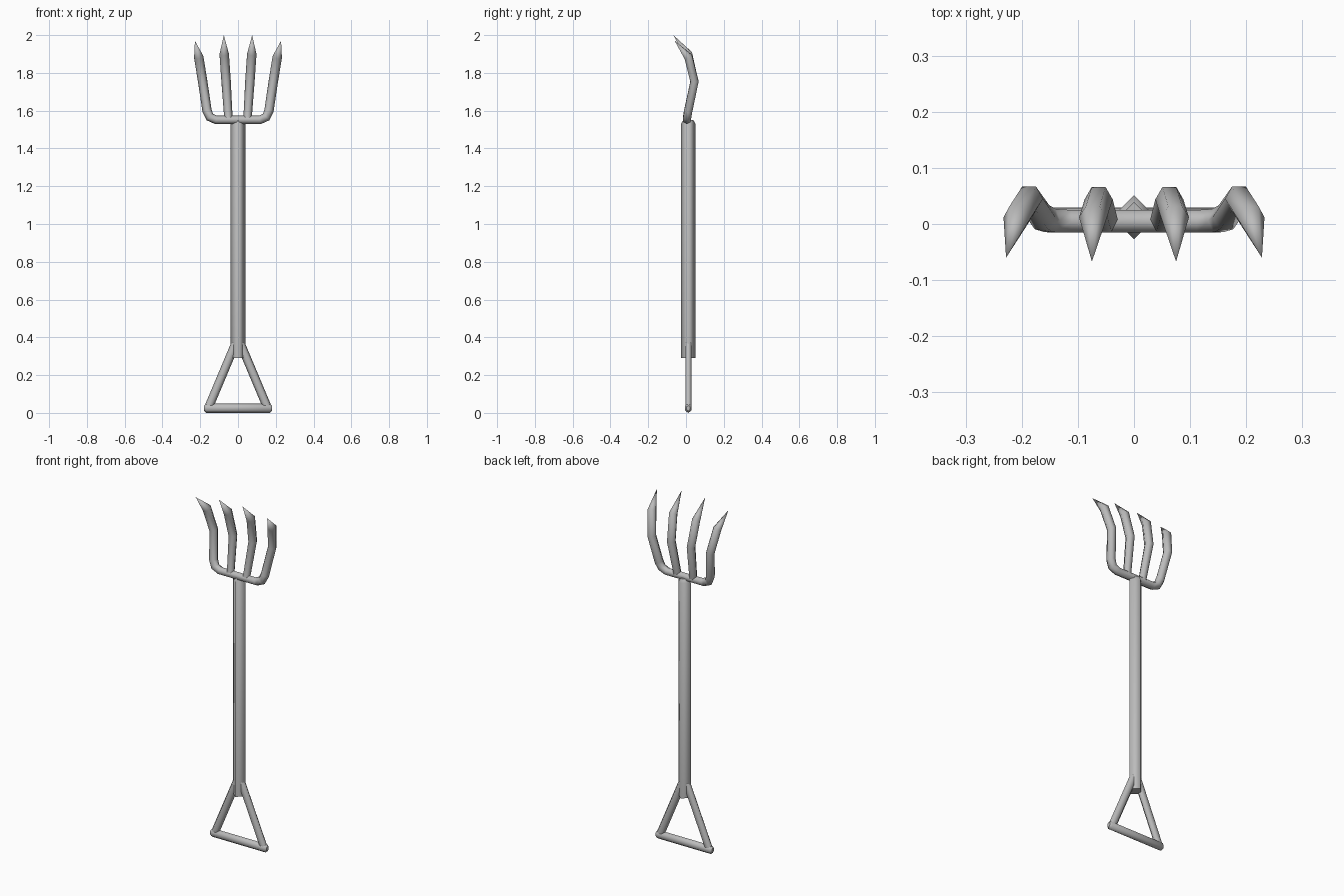
import bpy, bmesh, math
from mathutils import Vector

default = bpy.data.objects.get("Cube")
if default:
    bpy.data.objects.remove(default, do_unlink=True)

# One grey metal for the whole tool
metal = bpy.data.materials.new("grey_metal")
metal.use_nodes = True
GREY = (0.5, 0.5, 0.5, 1)
metal.diffuse_color = GREY
metal.node_tree.nodes["Principled BSDF"].inputs["Base Color"].default_value = GREY


def tube(name, path, radii, sides=6, depth=1.0):
    """Sweep a regular section along a path; depth scales the section front to back."""
    pts = [Vector(p) for p in path]
    bm = bmesh.new()
    rings = []
    for i, p in enumerate(pts):
        before = (p - pts[i - 1]).normalized() if i else Vector()
        after = (pts[i + 1] - p).normalized() if i < len(pts) - 1 else Vector()
        t = (before + after).normalized()
        side = t.cross(Vector((0, 1, 0))).normalized()
        back = side.cross(t)
        ring = []
        for k in range(sides):
            a = math.tau * k / sides
            offset = side * math.cos(a) + back * (math.sin(a) * depth)
            ring.append(bm.verts.new(p + offset * radii[i]))
        rings.append(ring)
    for r, s in zip(rings, rings[1:]):
        for k in range(sides):
            n = (k + 1) % sides
            bm.faces.new((r[k], r[n], s[n], s[k])).smooth = True
    # Flat end caps
    bm.faces.new(rings[0])
    bm.faces.new(rings[-1])
    bmesh.ops.remove_doubles(bm, verts=bm.verts, dist=0.0001)
    bmesh.ops.recalc_face_normals(bm, faces=bm.faces)
    mesh = bpy.data.meshes.new(name)
    bm.to_mesh(mesh)
    bm.free()
    mesh.materials.append(metal)
    obj = bpy.data.objects.new(name, mesh)
    bpy.context.collection.objects.link(obj)
    return obj


MID = 0.012   # depth of the shaft axis
ROD = 0.025   # tine radius

# Shaft: four-sided, with a narrowed top
tube("shaft", [(0, MID, 0.29), (0, MID, 1.53), (0, MID, 1.55)],
     [0.039, 0.039, 0.027], sides=4)

# Triangular handle
tube("handle_grip", [(-0.18, MID, 0.025), (-0.168, MID, 0.025),
                     (0.168, MID, 0.025), (0.18, MID, 0.025)],
     [0.014, 0.025, 0.025, 0.014], depth=0.8)
for label, s in (("left", 1), ("right", -1)):
    tube(label + "_handle_bar", [(s * 0.155, MID, 0.03), (s * 0.012, MID, 0.37)],
         [0.023, 0.023], depth=0.8)

# Crossbar bending up into both outer tines
half = [(0.228, -0.06, 1.97), (0.208, 0.012, 1.885), (0.187, 0.045, 1.755),
        (0.164, 0.012, 1.6), (0.149, 0.006, 1.566), (0.115, 0.005, 1.551)]
radii = [0] + [ROD] * 3 + [0.024, 0.023]
mirrored = [(-x, y, z) for x, y, z in reversed(half)]
tube("crossbar_and_outer_tines", half + mirrored, radii + radii[::-1])

# Inner tines
for label, s in (("left", 1), ("right", -1)):
    tube(label + "_inner_tine",
         [(s * 0.05, 0.004, 1.55), (s * 0.063, 0.044, 1.755),
          (s * 0.073, 0.012, 1.9), (s * 0.075, -0.067, 2.0)],
         [0.022, ROD, ROD, 0])
